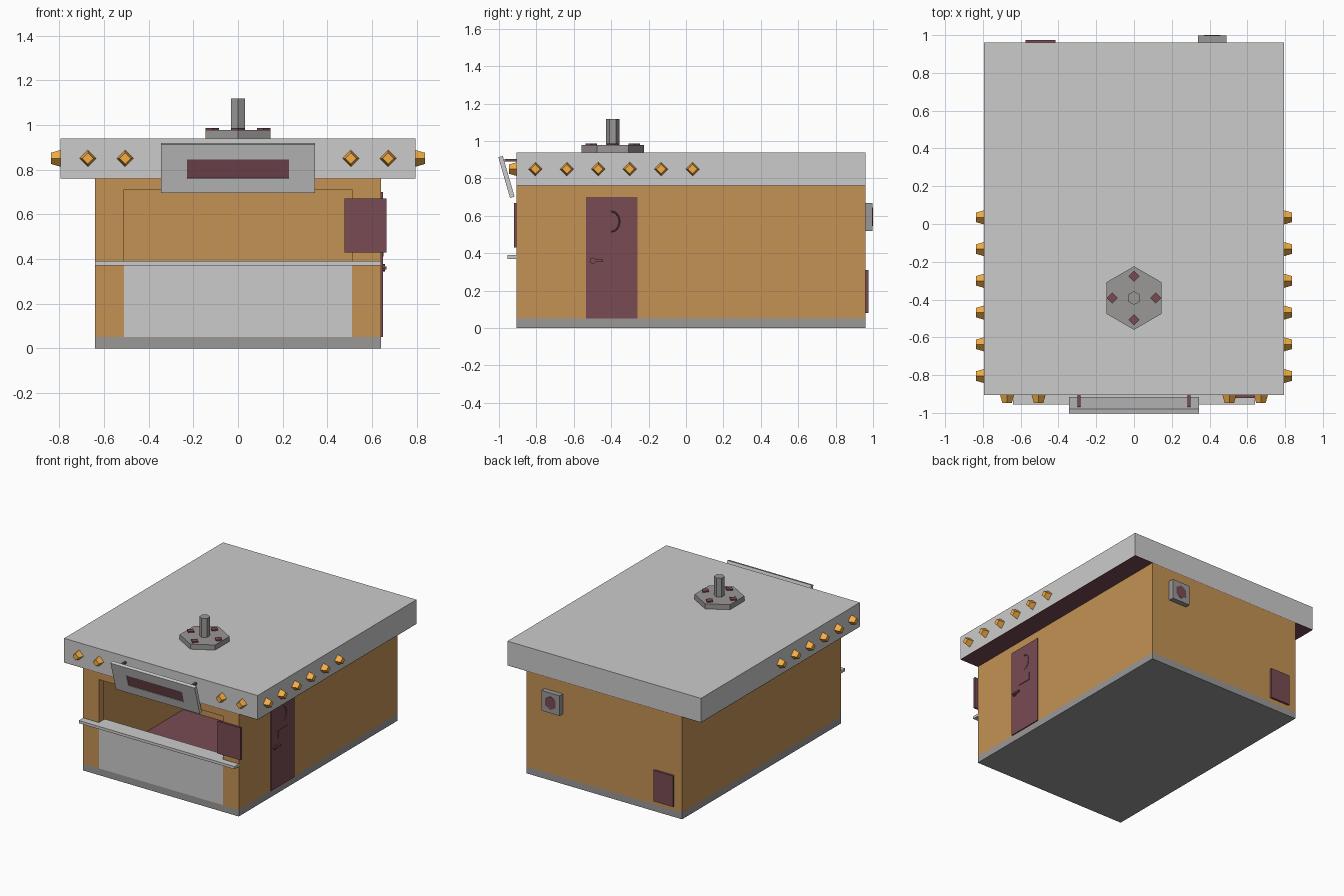
import bpy
from math import radians, pi, sin, cos
from mathutils import Matrix, Vector

if "Cube" in bpy.data.objects:
    bpy.data.objects.remove(bpy.data.objects["Cube"])


def material(name, rgb):
    m = bpy.data.materials.new(name)
    m.diffuse_color = (*rgb, 1)
    m.use_nodes = True
    m.node_tree.nodes["Principled BSDF"].inputs["Base Color"].default_value = m.diffuse_color
    return m


WOOD = material("wood", (0.55, 0.29, 0.09))
PLUM = material("plum", (0.19, 0.07, 0.087))
DARK = material("dark_grey", (0.33, 0.31, 0.31))
AMBER = material("amber", (0.90, 0.42, 0.06))


def box(name, x, y, z, mat=None):
    """Box from (min, max) ranges."""
    bpy.ops.mesh.primitive_cube_add(size=1)
    o = bpy.context.object
    o.name = name
    r = (x, y, z)
    o.data.transform(Matrix.Translation([(a + b) / 2 for a, b in r])
                     @ Matrix.Diagonal([b - a for a, b in r] + [1]))
    if mat:
        o.data.materials.append(mat)
    return o


def prism(name, sides, r1, r2, base, axis, length, mat=None, spin=0.0):
    """Tapered prism growing from base along axis."""
    bpy.ops.mesh.primitive_cone_add(vertices=sides, radius1=r1, radius2=r2, depth=length)
    o = bpy.context.object
    o.name = name
    axis = Vector(axis)
    rot = {0: Matrix.Rotation(pi / 2 * axis.x, 4, 'Y'),
           1: Matrix.Rotation(-pi / 2 * axis.y, 4, 'X')}.get(
        [i for i in range(3) if axis[i]][0], Matrix())
    o.data.transform(Matrix.Translation(Vector(base) + axis * length / 2)
                     @ rot @ Matrix.Rotation(spin, 4, 'Z'))
    if mat:
        o.data.materials.append(mat)
    return o


def cut(target, cutter):
    m = target.modifiers.new("cut", 'BOOLEAN')
    m.operation = 'DIFFERENCE'
    m.solver = 'EXACT'
    m.object = cutter
    bpy.context.view_layer.objects.active = target
    bpy.ops.object.modifier_apply(modifier=m.name)
    bpy.data.objects.remove(cutter)


# Hollow body with serving opening
FRONT, BACK = -0.905, 0.96
box("base", (-0.64, 0.64), (FRONT, BACK), (0, 0.05), DARK)
walls = box("walls", (-0.64, 0.64), (FRONT, BACK), (0.05, 0.76), WOOD)
cut(walls, box("room_cutter", (-0.575, 0.575), (-0.845, 0.18), (0.0, 0.8), WOOD))
cut(walls, box("opening_cutter", (-0.51, 0.51), (-1.0, -0.8), (0.0, 0.71), WOOD))
box("floor", (-0.575, 0.575), (-0.845, 0.18), (0.045, 0.055), PLUM)

# Counter and front panel
box("front_panel", (-0.51, 0.51), (FRONT, -0.845), (0.05, 0.37))
box("counter", (-0.64, 0.64), (-0.955, FRONT), (0.37, 0.39))
box("counter_inner", (-0.51, 0.51), (FRONT, -0.835), (0.37, 0.39))

# Roof with dark soffit
box("roof", (-0.795, 0.795), (FRONT, BACK), (0.763, 0.94))
box("soffit", (-0.795, 0.795), (FRONT, BACK), (0.76, 0.763), PLUM)

# Tilted sign board and its brackets
tilt = Matrix.Translation((0, -0.96, 0.808)) @ Matrix.Rotation(radians(16), 4, 'X')
board = box("sign_board", (-0.345, 0.345), (-0.0125, 0.0125), (-0.113, 0.113))
cut(board, box("sign_cutter", (-0.228, 0.228), (-0.05, -0.007), (-0.046, 0.042)))
inset = box("sign_inset", (-0.228, 0.228), (-0.009, -0.006), (-0.046, 0.042), PLUM)
for o in (board, inset):
    o.data.transform(tilt)
for s in (-1, 1):
    box("sign_bracket", (s * 0.29 - 0.008, s * 0.29 + 0.008), (-0.97, FRONT), (0.89, 0.903), PLUM)

# Notice board on the front corner
box("notice_board", (0.477, 0.665), (-0.92, FRONT), (0.43, 0.67), PLUM)

# Side door with handle, plate and curved ornament
box("door", (0.635, 0.648), (-0.535, -0.26), (0.05, 0.70), PLUM)
prism("door_knob", 8, 0.017, 0.017, (0.645, -0.497, 0.36), (1, 0, 0), 0.012, PLUM)
box("door_handle", (0.653, 0.665), (-0.508, -0.443), (0.354, 0.367), PLUM)
box("door_plate", (0.645, 0.652), (-0.455, -0.345), (0.41, 0.47), PLUM)
curve = bpy.data.curves.new("door_ornament", 'CURVE')
curve.dimensions = '3D'
curve.bevel_depth = 0.004
curve.bevel_resolution = 0
spline = curve.splines.new('POLY')
spline.points.add(6)
for i, p in enumerate(spline.points):
    a = -pi / 2 + i * pi / 6
    p.co = (0.648, -0.40 + 0.045 * cos(a), 0.57 + 0.055 * sin(a), 1)
curve.materials.append(PLUM)
bpy.context.collection.objects.link(bpy.data.objects.new("door_ornament", curve))

# Diamond bulbs on the roof fascia
for s in (-1, 1):
    for x in (0.505, 0.672):
        prism("front_bulb", 4, 0.037, 0.025, (s * x, FRONT, 0.85), (0, -1, 0), 0.042, AMBER)
    for i in range(6):
        prism("side_bulb", 4, 0.037, 0.025, (s * 0.795, -0.805 + i * 0.168, 0.85),
              (s, 0, 0), 0.042, AMBER)

# Roof stack with bolts
prism("stack_flange", 6, 0.168, 0.168, (0, -0.392, 0.94), (0, 0, 1), 0.038, DARK)
prism("stack_pipe", 6, 0.036, 0.036, (0, -0.392, 0.97), (0, 0, 1), 0.148, DARK)
for i in range(4):
    a = i * pi / 2
    prism("stack_bolt", 4, 0.03, 0.03, (0.115 * cos(a), -0.392 + 0.115 * sin(a), 0.975),
          (0, 0, 1), 0.011, PLUM)

# Rear vent and hatch
box("rear_vent", (0.34, 0.49), (BACK, 0.998), (0.52, 0.67), DARK)
prism("rear_vent_fan", 6, 0.05, 0.05, (0.415, 0.995, 0.595), (0, 1, 0), 0.005, PLUM)
box("rear_hatch", (-0.575, -0.415), (BACK, 0.975), (0.08, 0.31), PLUM)
